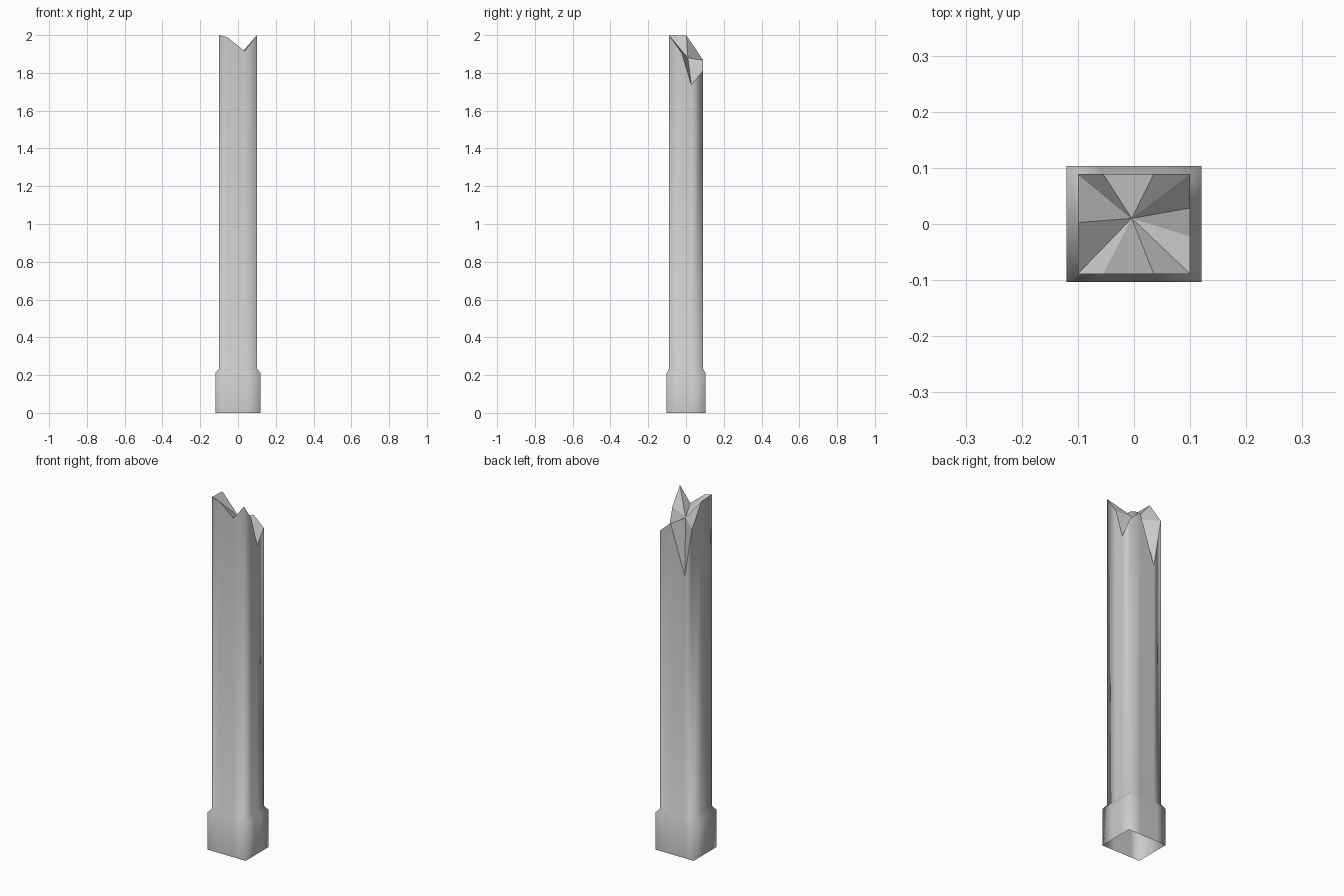
import bpy, bmesh

cube = bpy.data.objects.get("Cube")
if cube:
    bpy.data.objects.remove(cube, do_unlink=True)

# One worn grey over the whole post
grey = bpy.data.materials.new("plain_grey")
grey.use_nodes = True
colour = (0.6, 0.6, 0.6, 1)
grey.diffuse_color = colour
grey.node_tree.nodes["Principled BSDF"].inputs["Base Color"].default_value = colour

HX, HY = 0.10, 0.089      # half size of the shaft
# Splintered rim, anticlockwise: side fractions in x and y, then height
RIM = [(-1, -1, 2.0), (-0.55, -1, 1.988), (0.35, -1, 1.915),
       (1, -1, 2.0), (1, -0.25, 1.905), (1, 0.32, 1.735),
       (1, 1, 1.81), (0.35, 1, 1.868), (-0.55, 1, 1.595),
       (-1, 1, 1.87), (-1, 0.03, 1.998)]
# Footing and shoulder rings: height, half width, half depth
RINGS = [(0, 0.12, 0.103), (0.21, 0.12, 0.103), (0.235, HX, HY)]

bm = bmesh.new()
loops = [[bm.verts.new((u * hx, v * hy, z)) for u, v, _ in RIM]
         for z, hx, hy in RINGS]
loops.append([bm.verts.new((u * HX, v * HY, z)) for u, v, z in RIM])
count = len(RIM)

# Smooth walls, left open underneath
for low, high in zip(loops, loops[1:]):
    for i in range(count):
        j = (i + 1) % count
        bm.faces.new((low[i], low[j], high[j], high[i])).smooth = True

# Flat facets of the broken top meet in the core
core = bm.verts.new((-0.004, 0.01, 1.88))
top = loops[-1]
for i in range(count):
    j = (i + 1) % count
    bm.faces.new((top[i], top[j], core)).smooth = False
    bm.edges.get((top[i], top[j])).smooth = False

mesh = bpy.data.meshes.new("broken_post")
bm.to_mesh(mesh)
bm.free()
mesh.materials.append(grey)
post = bpy.data.objects.new("broken_post", mesh)
bpy.context.collection.objects.link(post)
